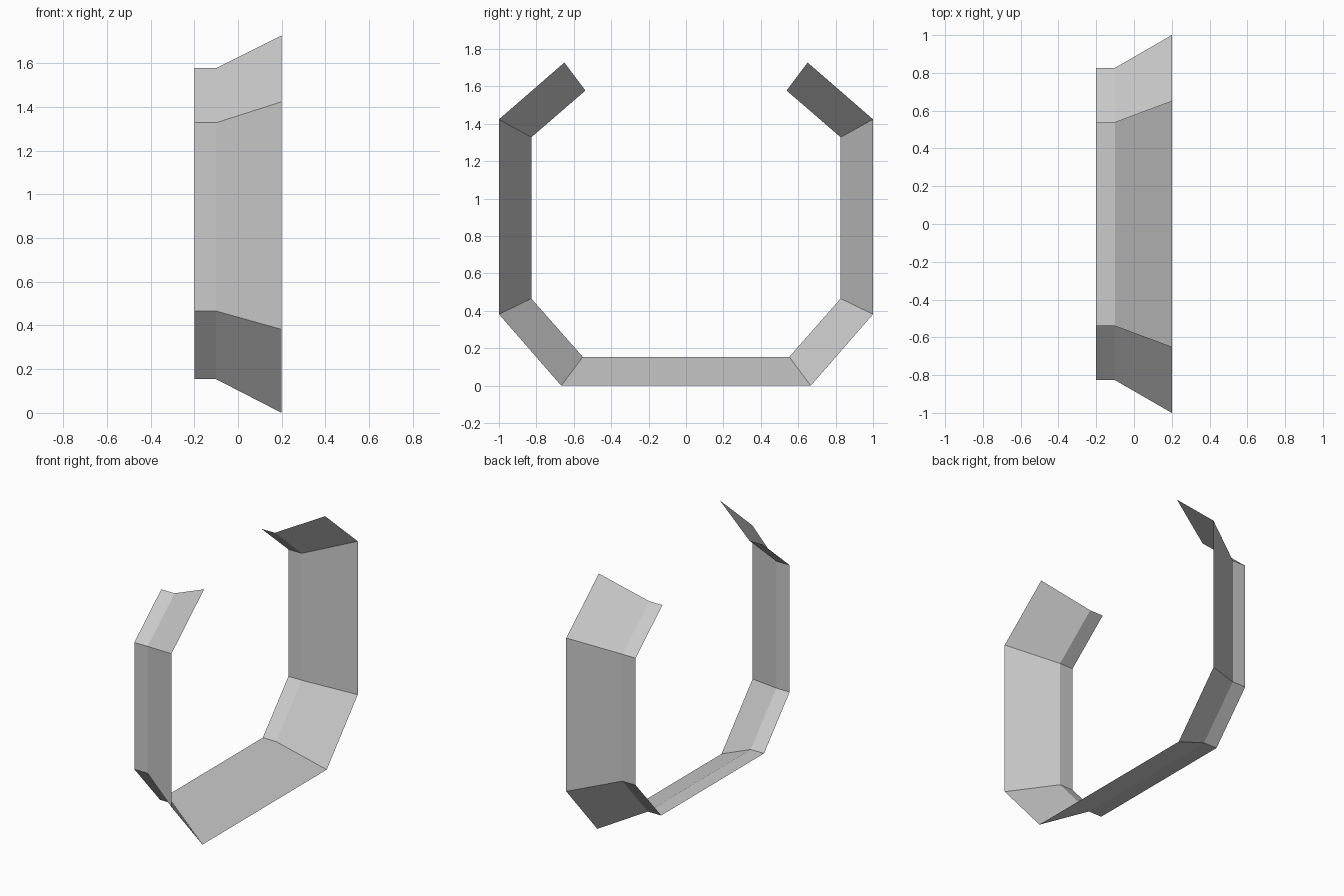
import bpy, bmesh

if "Cube" in bpy.data.objects:
    bpy.data.objects.remove(bpy.data.objects["Cube"])

# Half outlines (y, z) from the open top end down to the base
outer = [(0.65, 1.728), (1.0, 1.424), (1.0, 0.382), (0.667, 0.0)]
inner = [(0.538, 1.578), (0.827, 1.328), (0.827, 0.466), (0.552, 0.154)]


def full_path(half):
    """Mirror a half outline across y to make the whole open ring."""
    return half + [(-y, z) for y, z in reversed(half)]


# Straight inner lip, then a flare out to the wide rim
sections = [(-0.2, inner), (-0.1, inner), (0.2, outer)]

bm = bmesh.new()
rows = [[bm.verts.new((x, y, z)) for y, z in full_path(half)] for x, half in sections]
for a, b in zip(rows, rows[1:]):
    for i in range(len(a) - 1):
        bm.faces.new((a[i], a[i + 1], b[i + 1], b[i]))

# Make the sheet face outward
bmesh.ops.recalc_face_normals(bm, faces=bm.faces)
bm.faces.ensure_lookup_table()
if sum(f.normal.y * f.calc_center_median().y for f in bm.faces) < 0:
    bmesh.ops.reverse_faces(bm, faces=bm.faces)

mesh = bpy.data.meshes.new("flared_arch_trim")
bm.to_mesh(mesh)
bm.free()
trim = bpy.data.objects.new("flared_arch_trim", mesh)
bpy.context.collection.objects.link(trim)
